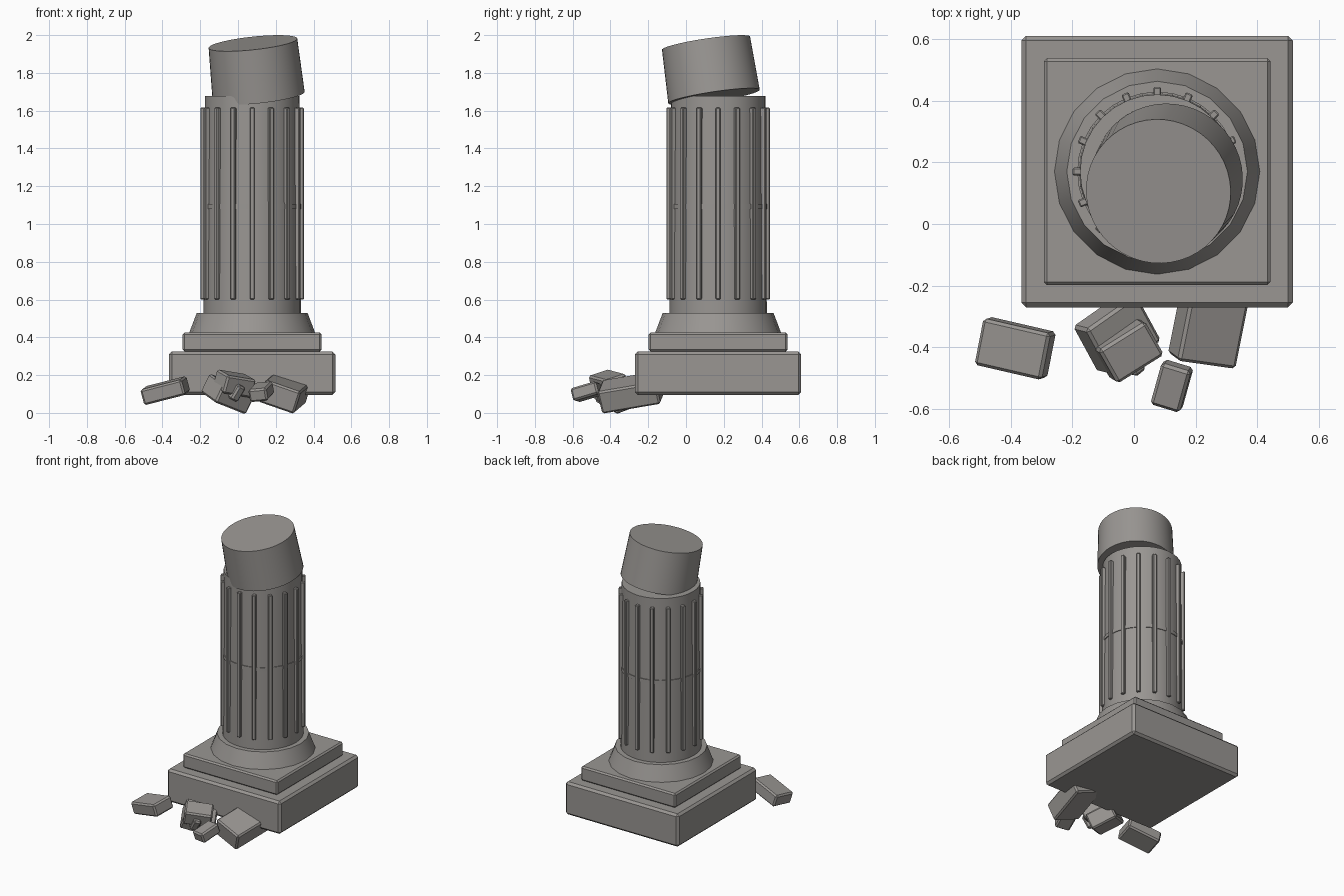
import bpy
import math
from mathutils import Matrix, Vector

cube = bpy.data.objects.get("Cube")
if cube:
    bpy.data.objects.remove(cube, do_unlink=True)

stone = bpy.data.materials.new("weathered_stone")
stone.use_nodes = True
stone.diffuse_color = (0.32, 0.305, 0.29, 1)
stone.node_tree.nodes["Principled BSDF"].inputs["Base Color"].default_value = stone.diffuse_color

CX, CY = 0.075, 0.17  # column axis


def finish(name, bevel=0.0):
    ob = bpy.context.object
    ob.name = name
    ob.data.materials.append(stone)
    if bevel:
        mod = ob.modifiers.new("edge_bevel", 'BEVEL')
        mod.width = bevel
        mod.segments = 1
    return ob


def block(name, size, loc, rot=(0, 0, 0), bevel=0.012):
    bpy.ops.mesh.primitive_cube_add(size=1, location=loc)
    ob = finish(name, bevel)
    ob.data.transform(Matrix.Diagonal((*size, 1)))
    ob.rotation_euler = [math.radians(a) for a in rot]
    return ob


def drum(name, r_low, r_high, z_low, z_high, sides):
    bpy.ops.mesh.primitive_cone_add(
        vertices=sides, radius1=r_low, radius2=r_high, depth=z_high - z_low,
        location=(CX, CY, (z_low + z_high) / 2))
    ob = finish(name)
    bpy.ops.object.shade_smooth_by_angle(angle=math.radians(30))
    return ob


# Stepped square base
block("base_slab", (0.88, 0.88, 0.23), (CX, CY, 0.21), bevel=0.015)
block("upper_plinth", (0.735, 0.735, 0.1), (CX, CY, 0.375), bevel=0.01)
drum("flared_foot", 0.333, 0.293, 0.425, 0.53, 20)

# Shaft in two sections with a thin joint ring
drum("lower_shaft", 0.258, 0.254, 0.52, 1.08, 32)
drum("joint_ring", 0.259, 0.259, 1.08, 1.105, 32)
drum("upper_shaft", 0.254, 0.25, 1.105, 1.677, 32)

# Raised ribs around the shaft
for i in range(16):
    a = math.tau * i / 16
    block(f"shaft_rib_{i + 1}", (0.03, 0.025, 1.015),
          (CX + 0.259 * math.cos(a), CY + 0.259 * math.sin(a), 1.108),
          (0, 0, math.degrees(a)), bevel=0.004)

# Broken top drum, shifted and leaning
top = drum("leaning_top_drum", 0.245, 0.236, 0, 0.287, 48)
axis = Vector((-0.107, -0.15, 1)).normalized()
top.rotation_euler = axis.to_track_quat('Z', 'Y').to_euler()
top.location = Vector((0.079, 0.106, 1.957)) - axis * 0.1435

# Fallen rubble: size, position, rotation in degrees
rubble = [
    ((0.23, 0.155, 0.085), (-0.385, -0.403, 0.118), (8, -14, -13)),
    ((0.21, 0.18, 0.11), (-0.055, -0.355, 0.1), (20, 18, 35)),
    ((0.18, 0.13, 0.1), (-0.02, -0.41, 0.155), (16, 8, 32)),
    ((0.2, 0.32, 0.125), (0.25, -0.29, 0.11), (10, 19, -8)),
    ((0.1, 0.145, 0.07), (0.123, -0.525, 0.112), (16, -5, -17)),
    ((0.05, 0.06, 0.09), (-0.01, -0.455, 0.11), (25, 20, 40)),
]
for i, (size, loc, rot) in enumerate(rubble):
    block(f"rubble_block_{i + 1}", size, loc, rot, bevel=0.01)
